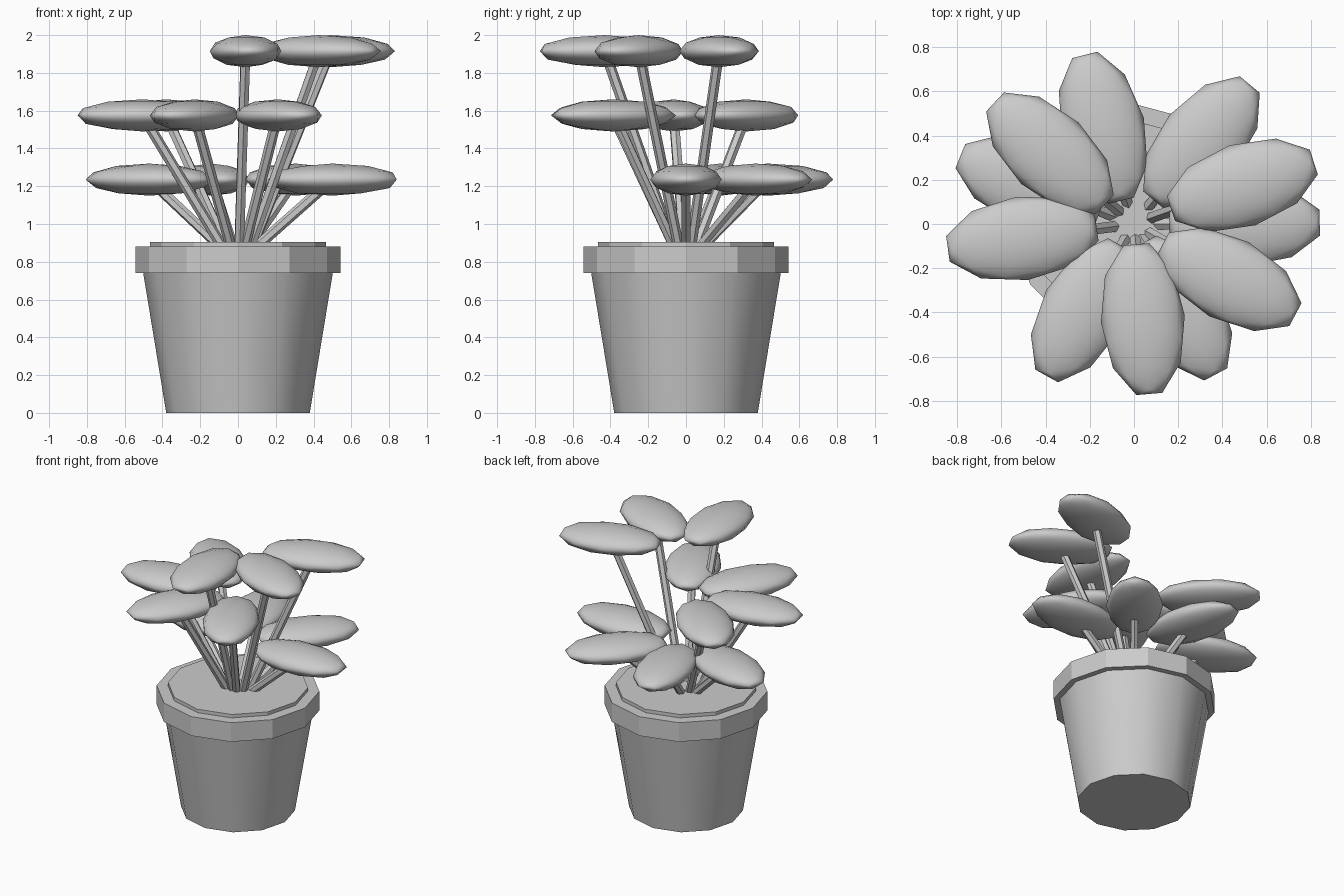
import bpy
import math
from mathutils import Vector

if "Cube" in bpy.data.objects:
    bpy.data.objects.remove(bpy.data.objects["Cube"])

# One plain grey for everything
grey = bpy.data.materials.new("plain_grey")
grey.use_nodes = True
COLOUR = (0.6, 0.6, 0.6, 1)
grey.diffuse_color = COLOUR
grey.node_tree.nodes["Principled BSDF"].inputs["Base Color"].default_value = COLOUR


def finish(name, smooth=False):
    obj = bpy.context.object
    obj.name = name
    obj.data.materials.append(grey)
    if smooth:
        bpy.ops.object.shade_smooth_by_angle(angle=math.radians(30))
    return obj


def tub(name, r_low, r_high, z_low, z_high, smooth=False):
    """Twelve-sided tapered drum."""
    bpy.ops.mesh.primitive_cone_add(vertices=12, radius1=r_low, radius2=r_high,
                                    depth=z_high - z_low,
                                    location=(0, 0, (z_low + z_high) / 2))
    return finish(name, smooth)


def leaf(name, centre, heading):
    """Flattened oval pad, long axis along its heading."""
    bpy.ops.mesh.primitive_ico_sphere_add(subdivisions=2, radius=1, location=centre,
                                          rotation=(0, 0, math.radians(heading)))
    bpy.context.object.scale = (0.357, 0.19, 0.085)
    return finish(name, True)


def stem(name, start, end):
    """Six-sided rod between two points."""
    axis = end - start
    bpy.ops.mesh.primitive_cylinder_add(vertices=6, radius=0.028, depth=axis.length,
                                        location=(start + end) / 2)
    bpy.context.object.rotation_euler = axis.to_track_quat("Z", "Y").to_euler()
    return finish(name)


# Pot
tub("pot_body", 0.38, 0.505, 0, 0.76, smooth=True)
tub("pot_rim", 0.543, 0.543, 0.74, 0.88)
tub("soil", 0.467, 0.467, 0.80, 0.905)

# Leaves per tier: x, y, heading in degrees
tiers = {
    "lower": (1.235, [(0.50, 0.0, 1), (0.305, 0.37, 50),
                      (-0.14, 0.435, 104), (-0.47, 0.18, 158)]),
    "middle": (1.575, [(-0.38, 0.32, 137), (-0.505, -0.065, 188),
                       (-0.23, -0.39, 241), (0.21, -0.38, -62)]),
    "upper": (1.915, [(0.04, -0.43, -85), (0.43, -0.25, -28), (0.49, 0.175, 18)]),
}
for tier, (z, pads) in tiers.items():
    for i, (x, y, heading) in enumerate(pads, 1):
        centre = Vector((x, y, z))
        leaf(f"{tier}_leaf_{i}", centre, heading)
        stem(f"{tier}_stem_{i}", Vector((x * 0.13, y * 0.13, 0.85)), centre)
